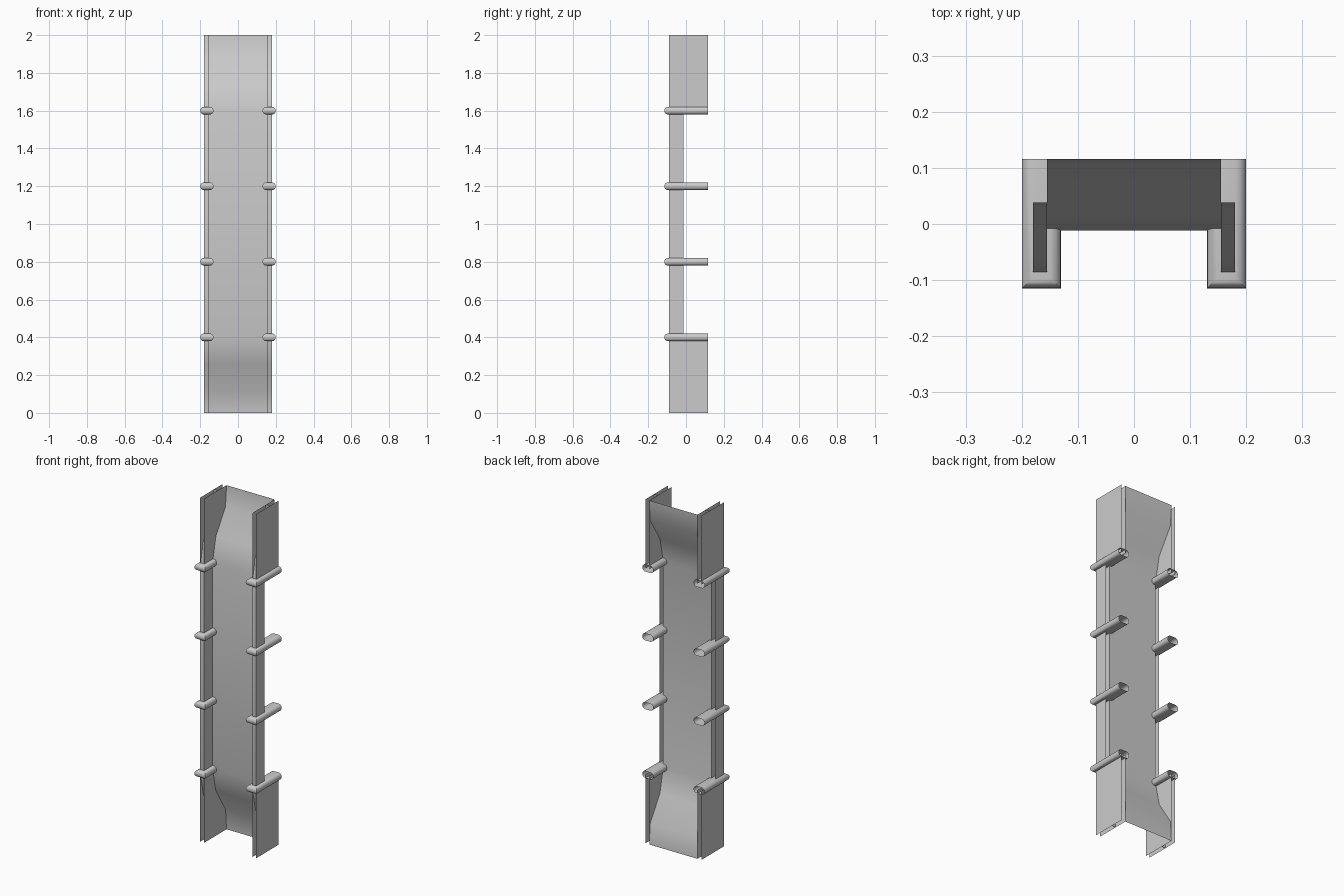
import bpy, bmesh, math

if "Cube" in bpy.data.objects:
    bpy.data.objects.remove(bpy.data.objects["Cube"])

OUT, INN, FRONT, BACK = 0.18, 0.155, -0.09, 0.116
# upper half of the curved sheet profile (y, z); mirrored about z = 1
RAMP = [(-0.012, 1.6), (0.018, 1.74), (0.107, 1.88), (BACK, 2.0)]
PROFILE = [(y, 2 - z) for y, z in reversed(RAMP)] + RAMP


def make(name, verts, faces, smooth=None):
    me = bpy.data.meshes.new(name)
    me.from_pydata(verts, [], faces)
    ob = bpy.data.objects.new(name, me)
    bpy.context.collection.objects.link(ob)
    if smooth:
        bpy.ops.object.select_all(action='DESELECT')
        ob.select_set(True)
        bpy.context.view_layer.objects.active = ob
        bpy.ops.object.shade_smooth_by_angle(angle=math.radians(smooth))
    return ob


def sheet(name, x0, x1, dy):
    v = [(x, y + dy, z) for y, z in PROFILE for x in (x0, x1)]
    f = [(2*i, 2*i+1, 2*i+3, 2*i+2) for i in range(len(PROFILE) - 1)]
    make(name, v, f, 40)


def wall(name, x):
    # side plate: deep at both ends, shallow in the middle
    pts = [(FRONT, 0), (BACK, 0), (BACK, 0.4), (-0.012, 0.4),
           (-0.012, 1.6), (BACK, 1.6), (BACK, 2), (FRONT, 2)]
    v = [(x, y, z) for y, z in pts] + [(x, FRONT, 0.4), (x, FRONT, 1.6)]
    f = [(0, 1, 2, 3, 8), (8, 3, 4, 9), (9, 4, 5, 6, 7)]
    if x < 0:
        f = [tuple(reversed(p)) for p in f]
    make(name, v, f)


def clamp(name, cx, cz):
    # rounded sleeve with half-round sides and front, open at the back
    v, f, n, r = [], [], 8, 0.018
    for i in range(n + 1):
        a = -math.pi / 2 + math.pi * i / n
        d = r * math.cos(a)
        w, fr, z = 0.017 + d, -0.097 - d, cz + 0.02 * math.sin(a)
        v += [(cx - w, BACK, z), (cx - w, fr, z), (cx + w, fr, z), (cx + w, BACK, z)]
    for i in range(n):
        for j in range(3):
            k = 4 * i + j
            f.append((k, k + 1, k + 5, k + 4))
    f += [(3, 2, 1, 0), tuple(4 * n + j for j in range(4))]
    make(name, v, f, 40)


# back panel
sheet("back_panel", -INN, INN, 0)

# side rails and clamps
for s, side in ((-1, "left"), (1, "right")):
    a, b = sorted((s * INN, s * OUT))
    sheet(f"{side}_rail_web", a, b, FRONT + 0.012)
    wall(f"{side}_rail_outer_wall", s * OUT)
    wall(f"{side}_rail_inner_wall", s * INN)
    for i in range(4):
        clamp(f"{side}_clamp_{i + 1}", s * 0.165, 0.4 * (i + 1))
